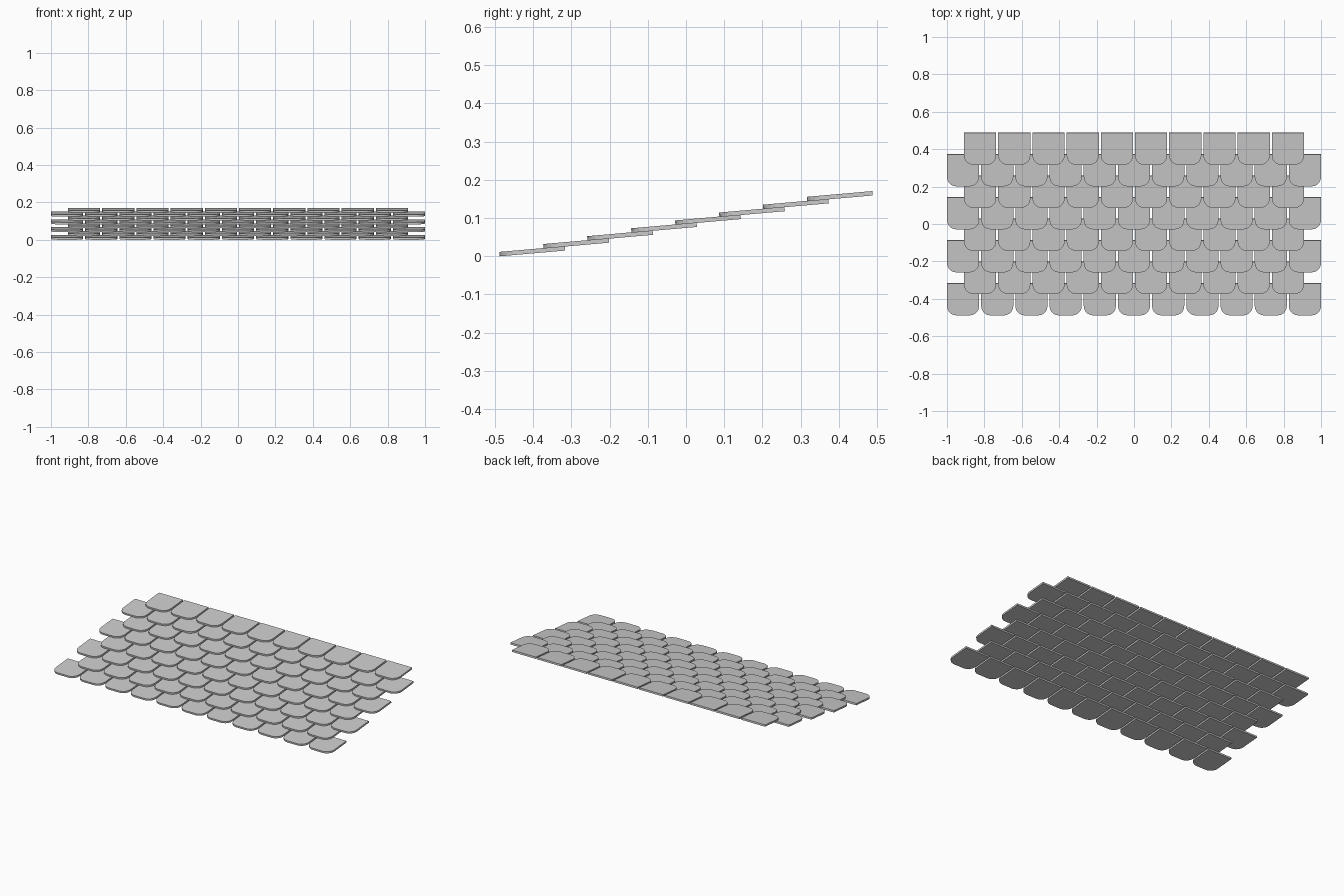
import bpy, bmesh
from math import sin, cos, pi, radians

if "Cube" in bpy.data.objects:
    bpy.data.objects.remove(bpy.data.objects["Cube"])

PITCH, WIDTH, DEPTH, THICK = 0.1828, 0.172, 0.172, 0.0115
ROWS, STEP_Y, STEP_Z = 8, 0.115, 0.0206
TILT, RADIUS, SEGS = radians(5), 0.05, 5

# One shingle: square back, rounded front corners, front edge on y = 0
def shingle_mesh():
    h = WIDTH / 2
    right = []
    for i in range(SEGS + 1):
        a = -pi / 2 + pi / 2 * i / SEGS
        right.append((h - RADIUS + RADIUS * cos(a), RADIUS + RADIUS * sin(a)))
    right.append((h, DEPTH))
    outline = right + [(-x, y) for x, y in reversed(right)]
    bm = bmesh.new()
    face = bm.faces.new([bm.verts.new((x, y, 0)) for x, y in outline])
    ext = bmesh.ops.extrude_face_region(bm, geom=[face])
    top = [v for v in ext["geom"] if isinstance(v, bmesh.types.BMVert)]
    bmesh.ops.translate(bm, verts=top, vec=(0, 0, THICK))
    bmesh.ops.recalc_face_normals(bm, faces=bm.faces)
    me = bpy.data.meshes.new("shingle")
    bm.to_mesh(me)
    bm.free()
    return me

mesh = shingle_mesh()

# Staggered, overlapping courses: 11 and 10 shingles in turn
front_y = -((ROWS - 1) * STEP_Y + DEPTH * cos(TILT) - THICK * sin(TILT)) / 2
front_y = max(front_y, -0.489)
for r in range(ROWS):
    count = 11 if r % 2 == 0 else 10
    for i in range(count):
        ob = bpy.data.objects.new(f"shingle_row{r + 1}_{i + 1}", mesh)
        ob.location = ((i - (count - 1) / 2) * PITCH, front_y + r * STEP_Y, r * STEP_Z)
        ob.rotation_euler = (TILT, 0, 0)
        bpy.context.collection.objects.link(ob)
